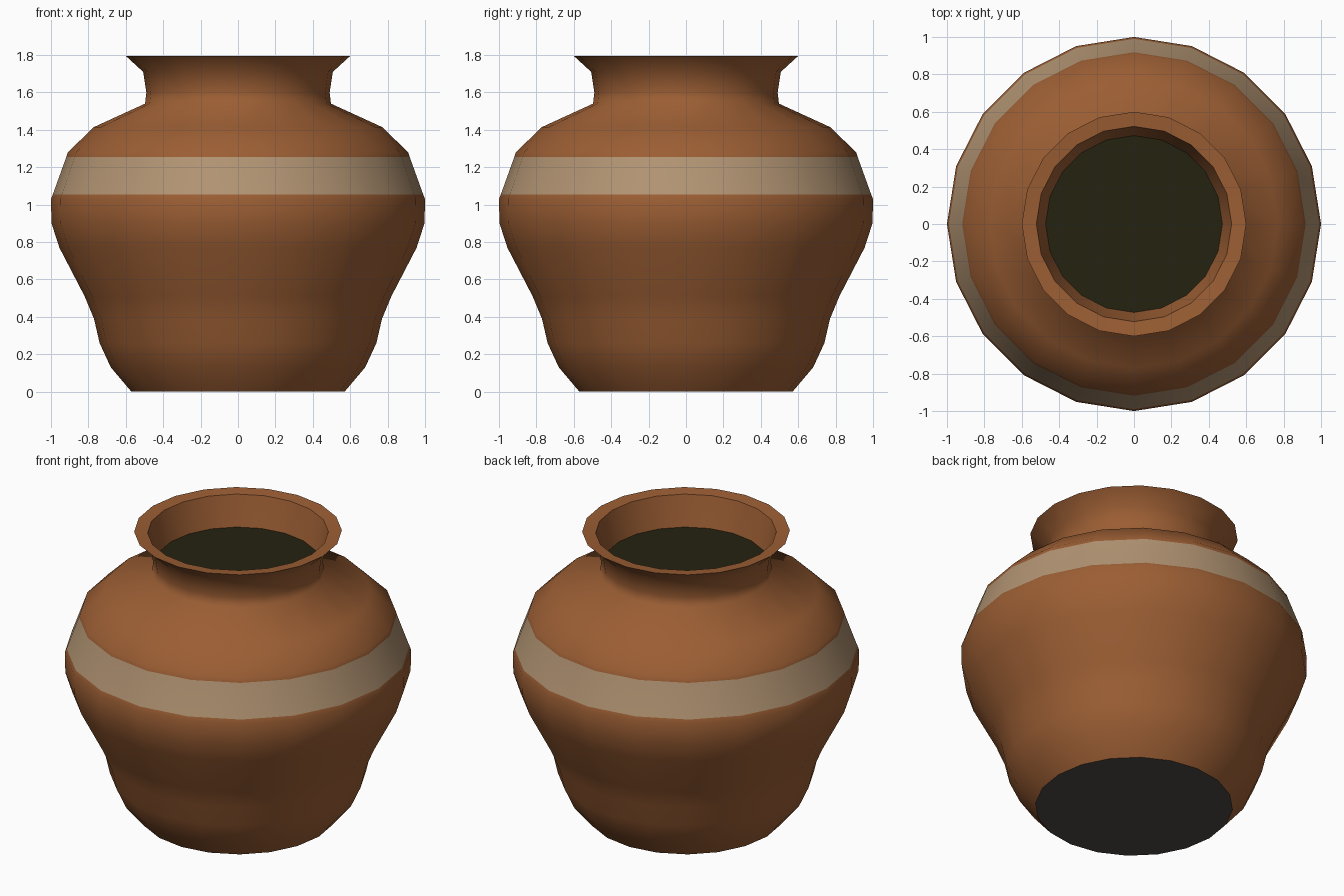
import bpy, bmesh, math

SIDES = 20

cube = bpy.data.objects.get("Cube")
if cube:
    bpy.data.objects.remove(cube, do_unlink=True)


def make_material(name, color):
    mat = bpy.data.materials.new(name)
    mat.use_nodes = True
    rgba = (*color, 1.0)
    mat.diffuse_color = rgba
    mat.node_tree.nodes["Principled BSDF"].inputs["Base Color"].default_value = rgba
    return mat


clay = make_material("terracotta", (0.33, 0.112, 0.034))
cream = make_material("cream band", (0.445, 0.296, 0.171))
grey = make_material("dark grey base", (0.075, 0.072, 0.062))
dark = make_material("dark inside", (0.018, 0.016, 0.005))


def lathe(name, profile, materials, rule=None, cap=False, smooth=65):
    """Turn an (r, z) profile about z; rule picks the material by face height."""
    bm = bmesh.new()
    rings = []
    for r, z in profile:
        angles = [math.tau * i / SIDES for i in range(SIDES)]
        rings.append([bm.verts.new((r * math.cos(a), r * math.sin(a), z)) for a in angles])
    for low, high in zip(rings, rings[1:]):
        for i in range(SIDES):
            j = (i + 1) % SIDES
            face = bm.faces.new((low[i], low[j], high[j], high[i]))
            if rule:
                face.material_index = rule(face.calc_center_median().z)
    if cap:
        bm.faces.new(rings[0])
    mesh = bpy.data.meshes.new(name)
    bm.to_mesh(mesh)
    bm.free()
    for mat in materials:
        mesh.materials.append(mat)
    obj = bpy.data.objects.new(name, mesh)
    bpy.context.collection.objects.link(obj)
    bpy.ops.object.select_all(action="DESELECT")
    obj.select_set(True)
    bpy.context.view_layer.objects.active = obj
    bpy.ops.object.shade_smooth_by_angle(angle=math.radians(smooth))
    return obj


# Pot wall: foot, belly, painted band, shoulder, neck, flared rim and inner neck
BAND_LOW, BAND_HIGH = 1.055, 1.255
wall = [
    (0.57, 0.0), (0.68, 0.13), (0.74, 0.26), (0.77, 0.39), (0.82, 0.51),
    (0.955, 0.77), (0.997, 0.90), (1.0, 1.03), (0.99, BAND_LOW), (0.918, BAND_HIGH),
    (0.91, 1.28), (0.77, 1.415), (0.497, 1.54), (0.49, 1.60), (0.507, 1.71),
    (0.60, 1.795), (0.522, 1.787), (0.50, 1.70), (0.47, 1.59),
]
lathe("pot_wall", wall, [clay, cream],
      rule=lambda z: 1 if BAND_LOW < z < BAND_HIGH else 0)

# Flat underside and the dark surface filling the neck
base = lathe("pot_base", [(0.57, 0.0)], [grey], cap=True)
base.data.flip_normals()
lathe("dark_opening", [(0.475, 1.6)], [dark], cap=True)
